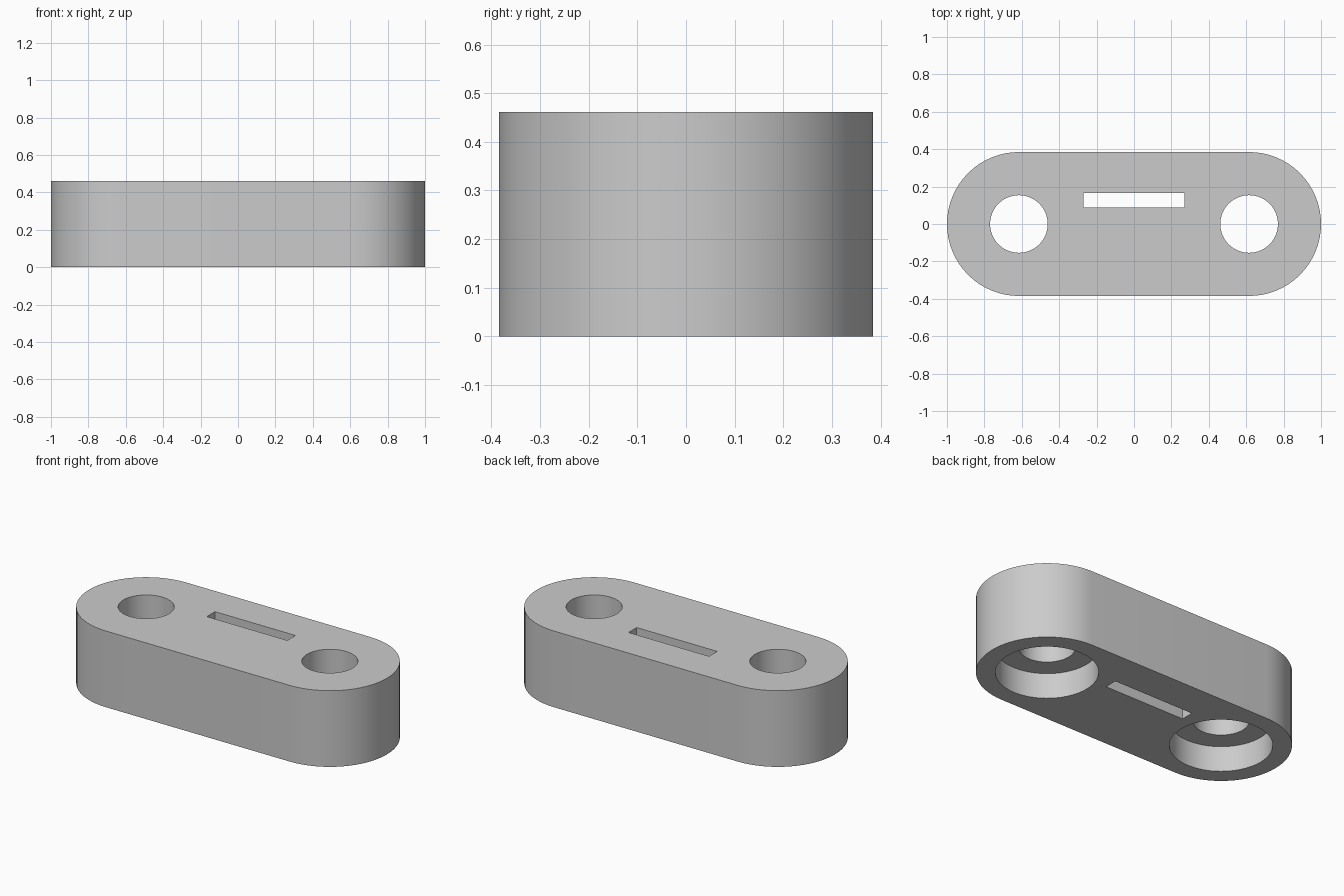
import bpy
import bmesh
from math import cos, sin, pi, radians

HEIGHT = 0.4615
END_RADIUS = 0.3846
HOLE_X = 1 - END_RADIUS
HOLE_RADIUS = 0.154
BORE_RADIUS = 0.28
BORE_DEPTH = 0.154
SLOT_HALF = 0.27
SLOT_Y = (0.087, 0.165)
SEGMENTS = 64
OVER = 0.1

cube = bpy.data.objects.get("Cube")
if cube:
    bpy.data.objects.remove(cube, do_unlink=True)

# Single grey material
grey = bpy.data.materials.new("plain grey")
grey.use_nodes = True
colour = (0.6, 0.6, 0.6, 1)
grey.diffuse_color = colour
grey.node_tree.nodes["Principled BSDF"].inputs["Base Color"].default_value = colour


def arc(cx, radius, start, end, steps):
    """Points along an arc centred on the x axis."""
    angles = [start + (end - start) * i / steps for i in range(steps + 1)]
    return [(cx + radius * cos(a), radius * sin(a)) for a in angles]


def circle(cx, radius):
    return arc(cx, radius, 0, 2 * pi, SEGMENTS)[:-1]


def prism(name, outline, bottom, top):
    """Extrude a counterclockwise outline between two heights."""
    bm = bmesh.new()
    base = bm.faces.new([bm.verts.new((x, y, bottom)) for x, y in outline])
    result = bmesh.ops.extrude_face_region(bm, geom=[base], use_keep_orig=True)
    for v in result["geom"]:
        if isinstance(v, bmesh.types.BMVert):
            v.co.z = top
    bmesh.ops.recalc_face_normals(bm, faces=bm.faces)
    mesh = bpy.data.meshes.new(name)
    bm.to_mesh(mesh)
    bm.free()
    mesh.materials.append(grey)
    obj = bpy.data.objects.new(name, mesh)
    bpy.context.collection.objects.link(obj)
    return obj


# Round-ended block
half = SEGMENTS // 2
outline = (arc(HOLE_X, END_RADIUS, -pi / 2, pi / 2, half)
           + arc(-HOLE_X, END_RADIUS, pi / 2, 3 * pi / 2, half))
body = prism("link_body", outline, 0, HEIGHT)

# Through holes with wider recesses underneath
cutters = []
for side, x in (("left", HOLE_X), ("right", -HOLE_X)):
    cutters.append(prism(side + "_hole_cutter", circle(x, HOLE_RADIUS),
                         -OVER, HEIGHT + OVER))
    cutters.append(prism(side + "_recess_cutter", circle(x, BORE_RADIUS),
                         -OVER, BORE_DEPTH))

# Rectangular slot behind the centre line
near, far = SLOT_Y
slot = [(-SLOT_HALF, near), (SLOT_HALF, near), (SLOT_HALF, far), (-SLOT_HALF, far)]
cutters.append(prism("slot_cutter", slot, -OVER, HEIGHT + OVER))

# Cut the openings, then drop the cutters
bpy.ops.object.select_all(action="DESELECT")
body.select_set(True)
bpy.context.view_layer.objects.active = body
for cutter in cutters:
    cutter.hide_render = True
    cut = body.modifiers.new(cutter.name, "BOOLEAN")
    cut.operation = "DIFFERENCE"
    cut.solver = "EXACT"
    cut.object = cutter
    bpy.ops.object.modifier_apply(modifier=cut.name)
    bpy.data.objects.remove(cutter, do_unlink=True)

bpy.ops.object.shade_smooth_by_angle(angle=radians(30))
